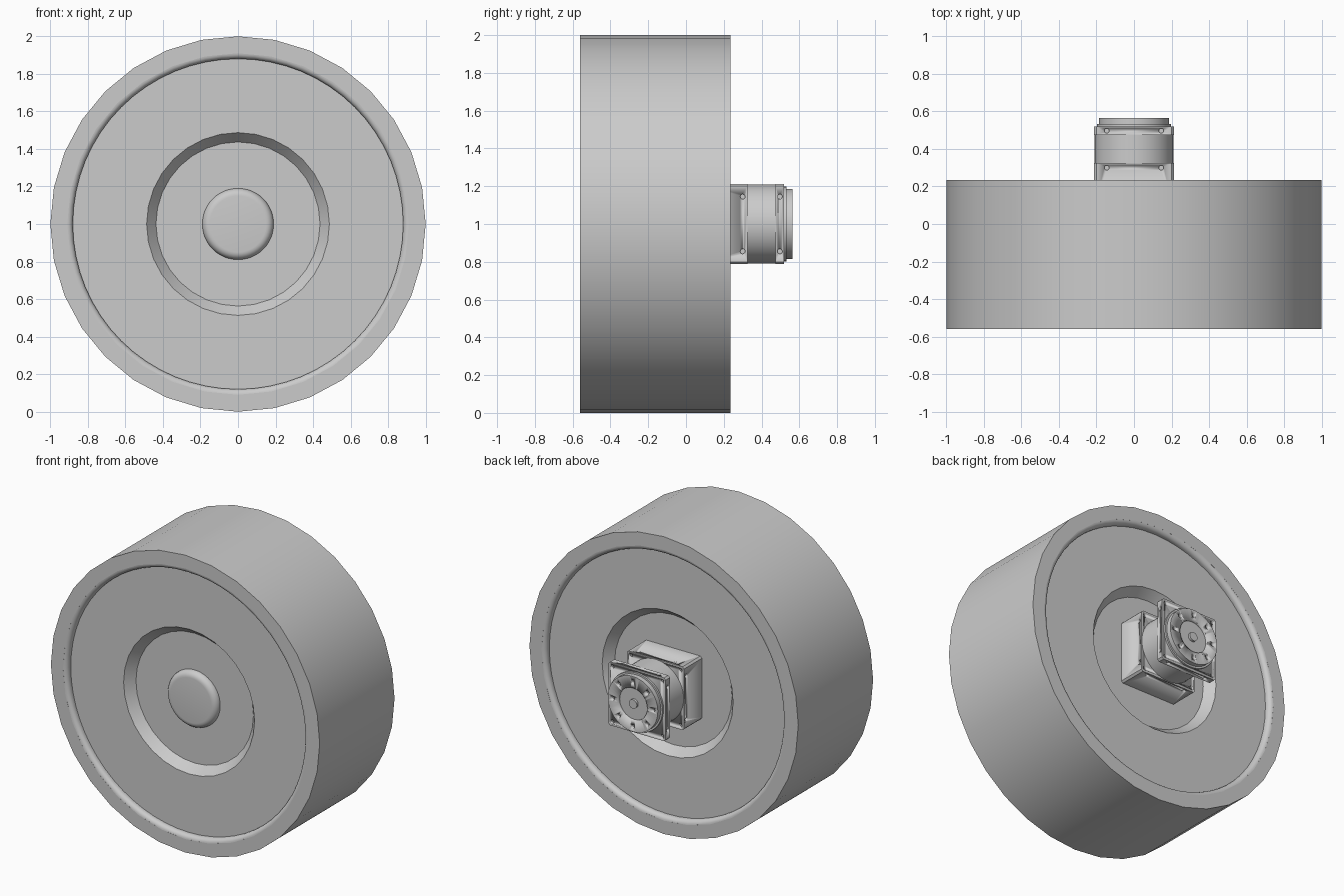
import bpy, bmesh, math
from mathutils import Matrix, Vector

cube = bpy.data.objects.get("Cube")
if cube:
    bpy.data.objects.remove(cube, do_unlink=True)

grey = bpy.data.materials.new("plain grey")
grey.use_nodes = True
COLOUR = (0.6, 0.6, 0.6, 1)
grey.diffuse_color = COLOUR
grey.node_tree.nodes["Principled BSDF"].inputs["Base Color"].default_value = COLOUR

AXLE = Vector((0, 0, 1))


def finish(name, bm, smooth=30):
    bmesh.ops.remove_doubles(bm, verts=bm.verts, dist=1e-5)
    bmesh.ops.recalc_face_normals(bm, faces=bm.faces)
    mesh = bpy.data.meshes.new(name)
    bm.to_mesh(mesh)
    bm.free()
    mesh.materials.append(grey)
    ob = bpy.data.objects.new(name, mesh)
    bpy.context.collection.objects.link(ob)
    bpy.ops.object.select_all(action='DESELECT')
    ob.select_set(True)
    bpy.context.view_layer.objects.active = ob
    bpy.ops.object.shade_smooth_by_angle(angle=math.radians(smooth))
    return ob


def lathe(name, profile, sides, closed=True):
    """Spin (radius, y) points about the axle."""
    bm = bmesh.new()
    verts = [bm.verts.new(AXLE + Vector((0, y, r))) for r, y in profile]
    pairs = list(zip(verts, verts[1:] + verts[:1])) if closed else list(zip(verts, verts[1:]))
    edges = [bm.edges.new(p) for p in pairs]
    bmesh.ops.spin(bm, geom=verts + edges, cent=AXLE, axis=(0, 1, 0),
                   angle=math.tau, steps=sides, use_duplicate=False)
    return finish(name, bm)


def arc(r, y, radius, start, end, steps=6):
    """Points of a fillet, angles in degrees."""
    angles = [math.radians(start + (end - start) * i / steps) for i in range(steps + 1)]
    return [(r + radius * math.cos(a), y + radius * math.sin(a)) for a in angles]


def block(name, half, y0, y1, chamfer):
    """Square plate across the axle with cut corners."""
    bm = bmesh.new()
    h, c = half, half - chamfer
    outline = [(h, c), (c, h), (-c, h), (-h, c), (-h, -c), (-c, -h), (c, -h), (h, -c)]
    face = bm.faces.new([bm.verts.new((x, y0, 1 + z)) for x, z in outline])
    side = bmesh.ops.extrude_face_region(bm, geom=[face])["geom"]
    bmesh.ops.translate(bm, vec=(0, y1 - y0, 0),
                        verts=[v for v in side if isinstance(v, bmesh.types.BMVert)])
    return finish(name, bm)


def drill(target, holes):
    """Cut round holes given as (centre, direction, radius, depth)."""
    bm = bmesh.new()
    for centre, direction, radius, depth in holes:
        turn = Vector((0, 0, 1)).rotation_difference(Vector(direction)).to_matrix().to_4x4()
        bmesh.ops.create_cone(bm, cap_ends=True, segments=16 if radius < 0.05 else 40,
                              radius1=radius, radius2=radius, depth=depth * 2,
                              matrix=Matrix.Translation(AXLE + Vector(centre)) @ turn)
    cutter = finish("hole_cutter", bm)
    cutter.hide_render = True
    mod = target.modifiers.new("holes", 'BOOLEAN')
    mod.operation, mod.solver, mod.object = 'DIFFERENCE', 'EXACT', cutter
    bpy.context.view_layer.objects.active = target
    bpy.ops.object.modifier_apply(modifier=mod.name)
    bpy.data.objects.remove(cutter, do_unlink=True)


FRONT, BACK = -0.56, 0.235
MID = (FRONT + BACK) / 2

# Tyre
lathe("tyre", [(0.91, FRONT), (1, FRONT), (1, BACK), (0.91, BACK)], 32)

# Rounded rim lips, disc faces and tapered hub recesses on both sides
for label, edge, s in (("front", FRONT, 1), ("back", BACK, -1)):
    lip = [(r, edge + s * (0.03 + y)) for r, y in arc(0.91, 0, 0.03, 270, 180)]
    lathe(label + "_rim_lip", lip + [(0.88, edge + s * 0.06)], 64, closed=False)
    lathe(label + "_disc", [(0.905, edge + s * 0.04), (0.487, edge + s * 0.04),
                            (0.437, edge + s * 0.1), (0, edge + s * 0.1)],
          32, closed=False)

# Domed hub cap
lathe("hub_cap", [(0, -0.5)] + arc(0.15, -0.46, 0.04, 270, 360) + [(0.19, -0.45)],
      48, closed=False)

# Motor housing: square base, round body and end plate
base = block("motor_base", 0.213, 0.12, 0.325, 0.012)
lathe("motor_body", [(0, 0.3), (0.21, 0.3), (0.21, 0.5), (0, 0.5)], 48, closed=False)
plate = block("motor_end_plate", 0.213, 0.475, 0.52, 0.012)

# Screw holes on the four sides and in the corners
for part, y, end in ((base, 0.3, 0.325), (plate, 0.497, 0.52)):
    holes = []
    for a in (-0.145, 0.145):
        for s in (-0.213, 0.213):
            holes.append(((a, y, s), (0, 0, 1), 0.013, 0.02))
            holes.append(((s, y, a), (1, 0, 0), 0.013, 0.02))
    for x in (-0.185, 0.185):
        for z in (-0.185, 0.185):
            holes.append(((x, end, z), (0, 1, 0), 0.013, 0.015))
    drill(part, holes)

# Stepped output flange with a bolt circle and a centre well
lathe("flange_step", [(0, 0.51), (0.198, 0.51), (0.198, 0.533), (0, 0.533)], 48, closed=False)
flange = lathe("output_flange", [(0, 0.525), (0.186, 0.525), (0.186, 0.565), (0, 0.565)],
               48, closed=False)
bolts = [((0.15 * math.cos(k * math.tau / 8), 0.565, 0.15 * math.sin(k * math.tau / 8)),
          (0, 1, 0), 0.014, 0.02) for k in range(8)]
drill(flange, bolts + [((0, 0.565, 0), (0, 1, 0), 0.108, 0.015)])

# Output shaft
lathe("output_shaft", [(0, 0.54), (0.03, 0.54), (0.03, 0.565), (0, 0.565)], 24, closed=False)
